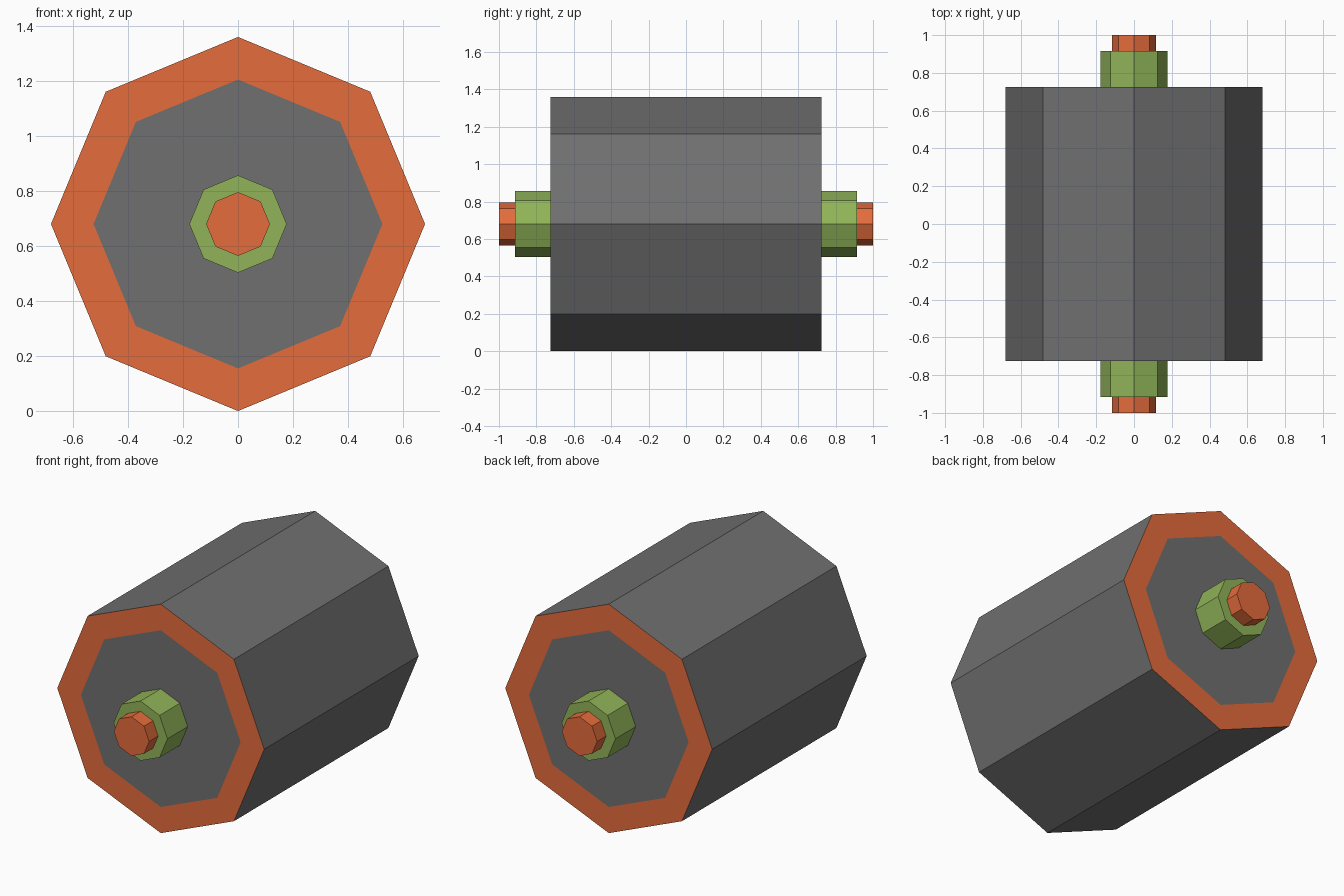
import bpy
import bmesh
from math import pi
from mathutils import Matrix

SIDES = 8
CENTRE_Z = 0.68

cube = bpy.data.objects.get("Cube")
if cube:
    bpy.data.objects.remove(cube, do_unlink=True)


def make_material(name, colour):
    mat = bpy.data.materials.new(name)
    mat.use_nodes = True
    mat.diffuse_color = (*colour, 1)
    mat.node_tree.nodes["Principled BSDF"].inputs["Base Color"].default_value = (*colour, 1)
    return mat


grey = make_material("dark grey", (0.16, 0.16, 0.16))
orange = make_material("orange", (0.775, 0.15, 0.045))
green = make_material("leaf green", (0.28, 0.456, 0.098))


def octagon_bar(name, radius, y_min, y_max, materials, rim=0):
    """Octagonal prism along y; rim is the radial width of a coloured end border."""
    bm = bmesh.new()
    bmesh.ops.create_cone(bm, cap_ends=True, segments=SIDES, radius1=radius,
                          radius2=radius, depth=y_max - y_min)
    bmesh.ops.rotate(bm, matrix=Matrix.Rotation(pi / 2, 3, 'X'), verts=bm.verts)
    # Put a corner of the octagon straight up
    corner = max(bm.verts, key=lambda v: v.co.z)
    if abs(corner.co.x) > 0.001:
        bmesh.ops.rotate(bm, matrix=Matrix.Rotation(pi / SIDES, 3, 'Y'), verts=bm.verts)
    if rim:
        # Flat inset on both ends leaves a border ring
        for end in [f for f in bm.faces if abs(f.normal.y) > 0.9]:
            inner = bmesh.ops.extrude_discrete_faces(bm, faces=[end])["faces"][0]
            middle = inner.calc_center_median()
            for v in inner.verts:
                v.co = middle + (v.co - middle) * (radius - rim) / radius
            inner.tag = True
        for f in bm.faces:
            f.material_index = int(abs(f.normal.y) > 0.9 and not f.tag)
        bm.normal_update()
        for f in bm.faces:
            if not f.tag and len(f.verts) == 4:
                c = f.calc_center_median()
                f.material_index = int(abs(c.y) > y_max - 0.001)
    mesh = bpy.data.meshes.new(name)
    bm.to_mesh(mesh)
    bm.free()
    for mat in materials:
        mesh.materials.append(mat)
    obj = bpy.data.objects.new(name, mesh)
    obj.location = (0, (y_min + y_max) / 2, CENTRE_Z)
    bpy.context.collection.objects.link(obj)
    return obj


# Roller body with a coloured rim on each end
octagon_bar("roller_body", 0.68, -0.725, 0.725, [grey, orange], rim=0.155)

# Collar and axle stub on each end
for side, sign in (("front", -1), ("back", 1)):
    for part, radius, start, end, mat in (("collar", 0.177, 0.725, 0.915, green),
                                          ("axle_stub", 0.116, 0.915, 1.0, orange)):
        low, high = sorted((sign * start, sign * end))
        octagon_bar(f"{side}_{part}", radius, low, high, [mat])
